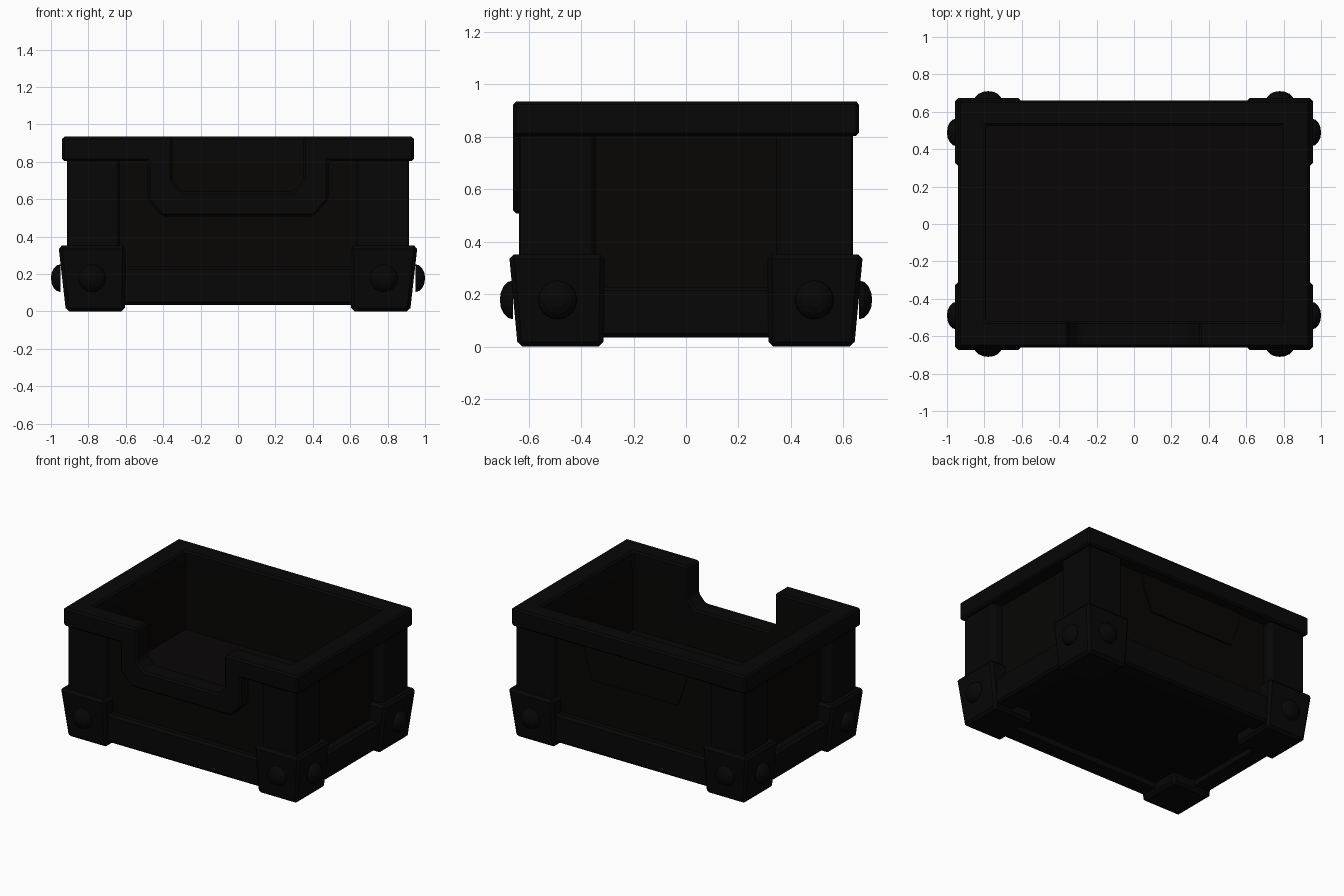
import bpy, bmesh
from mathutils import Matrix, Vector

if "Cube" in bpy.data.objects:
    bpy.data.objects.remove(bpy.data.objects["Cube"])


def material(name, rgb):
    m = bpy.data.materials.new(name)
    m.diffuse_color = (*rgb, 1)
    m.use_nodes = True
    m.node_tree.nodes["Principled BSDF"].inputs["Base Color"].default_value = m.diffuse_color
    return m


FRAME = material("dark_frame", (0.002, 0.002, 0.002))
PANEL = material("dark_panel", (0.002, 0.0017, 0.0012))
FLOOR = material("dark_floor", (0.0025, 0.0017, 0.002))


def make(name, bm, mat):
    bmesh.ops.recalc_face_normals(bm, faces=bm.faces)
    me = bpy.data.meshes.new(name)
    bm.to_mesh(me)
    bm.free()
    me.materials.append(mat)
    ob = bpy.data.objects.new(name, me)
    bpy.context.collection.objects.link(ob)
    return ob


def prism(name, pts, axis, lo, hi, mat):
    """Extrude a 2D outline along x (points y, z), y (points x, z) or z (points x, y)."""
    put = {"x": lambda a, b, t: (t, a, b),
           "y": lambda a, b, t: (a, t, b),
           "z": lambda a, b, t: (a, b, t)}[axis]
    bm = bmesh.new()
    rings = [[bm.verts.new(put(a, b, t)) for a, b in pts] for t in (lo, hi)]
    bm.faces.new(rings[0])
    bm.faces.new(rings[1])
    n = len(pts)
    for i in range(n):
        j = (i + 1) % n
        bm.faces.new((rings[0][i], rings[0][j], rings[1][j], rings[1][i]))
    return make(name, bm, mat)


def box(name, x0, x1, y0, y1, z0, z1, mat):
    return prism(name, [(x0, y0), (x1, y0), (x1, y1), (x0, y1)], "z", z0, z1, mat)


def boolean(ob, other, op):
    m = ob.modifiers.new(op.lower(), "BOOLEAN")
    m.object, m.operation, m.solver = other, op, "EXACT"
    other.hide_render = True
    other.hide_set(True)


def bevel(ob, width):
    m = ob.modifiers.new("bevel", "BEVEL")
    m.width, m.segments, m.limit_method = width, 1, "ANGLE"


def apply(ob, *helpers):
    dg = bpy.context.evaluated_depsgraph_get()
    me = bpy.data.meshes.new_from_object(ob.evaluated_get(dg))
    ob.modifiers.clear()
    ob.data = me
    for h in helpers:
        bpy.data.objects.remove(h)


def half_outline(w, chamfer, bottom, top):
    return [(-w, top), (-w, bottom + chamfer * 1.1), (-w + chamfer, bottom),
            (w - chamfer, bottom), (w, bottom + chamfer * 1.1), (w, top)]


# Helpers: inside hollow and front opening
hollow = box("hollow_cutter", -0.79, 0.79, -0.52, 0.525, 0.2, 1.2, FRAME)
notch = prism("notch_cutter", half_outline(0.35, 0.055, 0.64, 1.2), "y", -1, -0.3, FRAME)

# Rim with the front opening surround
rim = box("rim", -0.94, 0.94, -0.66, 0.66, 0.803, 0.935, FRAME)
plate = prism("plate_helper", half_outline(0.483, 0.08, 0.508, 0.87), "y", -0.66, -0.45, FRAME)
boolean(rim, plate, "UNION")
boolean(rim, hollow, "DIFFERENCE")
boolean(rim, notch, "DIFFERENCE")
bevel(rim, 0.012)
apply(rim, plate)

# Recessed wall panels, flush with the rim on the inside
walls = box("wall_panels", -0.84, 0.84, -0.575, 0.575, 0.08, 0.86, PANEL)
boolean(walls, hollow, "DIFFERENCE")
notch.scale = (1.03, 1, 1)
notch.location.z = -0.02
boolean(walls, notch, "DIFFERENCE")
apply(walls, hollow, notch)

# Floor slab
box("floor", -0.795, 0.795, -0.53, 0.53, 0.075, 0.365, FLOOR)

# Raised plate on the back wall
grip = [(0.42, 0.82), (0.40, 0.70), (0.34, 0.54)]
prism("back_plate", grip + [(-x, z) for x, z in reversed(grip)], "y", 0.55, 0.585, PANEL)

# Bottom rails with sloped top edges
for s in (-1, 1):
    def rail(out, top):
        return [(s * (out - 0.13), 0.035), (s * (out - 0.015), 0.035), (s * out, 0.05),
                (s * out, top - 0.015), (s * (out - 0.02), top), (s * (out - 0.13), top)]
    prism("long_rail", rail(0.63, 0.24), "x", -0.8, 0.8, FRAME)
    prism("side_rail", rail(0.91, 0.228), "y", -0.5, 0.5, FRAME)

# Corner posts, feet and domed studs
for sx in (-1, 1):
    for sy in (-1, 1):
        post = [(0.915, 0.637), (0.65, 0.637), (0.63, 0.615), (0.63, 0.54), (0.81, 0.54),
                (0.81, 0.345), (0.895, 0.345), (0.915, 0.365)]
        p = prism("corner_post", [(sx * x, sy * y) for x, y in post], "z", 0.2, 0.83, FRAME)
        bevel(p, 0.005)

        bm = bmesh.new()
        low = [(0.605, 0.315), (0.92, 0.315), (0.92, 0.642), (0.605, 0.642)]
        high = [(0.60, 0.31), (0.96, 0.31), (0.96, 0.675), (0.60, 0.675)]
        a = [bm.verts.new((sx * x, sy * y, 0)) for x, y in low]
        b = [bm.verts.new((sx * x, sy * y, 0.352)) for x, y in high]
        bm.faces.new(a)
        bm.faces.new(b)
        for i in range(4):
            j = (i + 1) % 4
            bm.faces.new((a[i], a[j], b[j], b[i]))
        bevel(make("corner_foot", bm, FRAME), 0.018)

        for place, out in (((0.78 * sx, 0.66 * sy, 0.178), Vector((0, sy, 0))),
                           ((0.95 * sx, 0.49 * sy, 0.178), Vector((sx, 0, 0)))):
            bm = bmesh.new()
            bmesh.ops.create_uvsphere(bm, u_segments=16, v_segments=8, radius=0.074)
            bmesh.ops.bisect_plane(bm, geom=bm.verts[:] + bm.edges[:] + bm.faces[:],
                                   plane_co=(0, 0, 0), plane_no=(0, 0, -1), clear_outer=True)
            bmesh.ops.contextual_create(bm, geom=[e for e in bm.edges if e.is_boundary])
            bmesh.ops.scale(bm, vec=(1, 1, 0.68), verts=bm.verts)
            turn = out.to_track_quat("Z", "Y").to_matrix().to_4x4()
            bmesh.ops.transform(bm, matrix=Matrix.Translation(place) @ turn, verts=bm.verts)
            make("stud", bm, FRAME)
